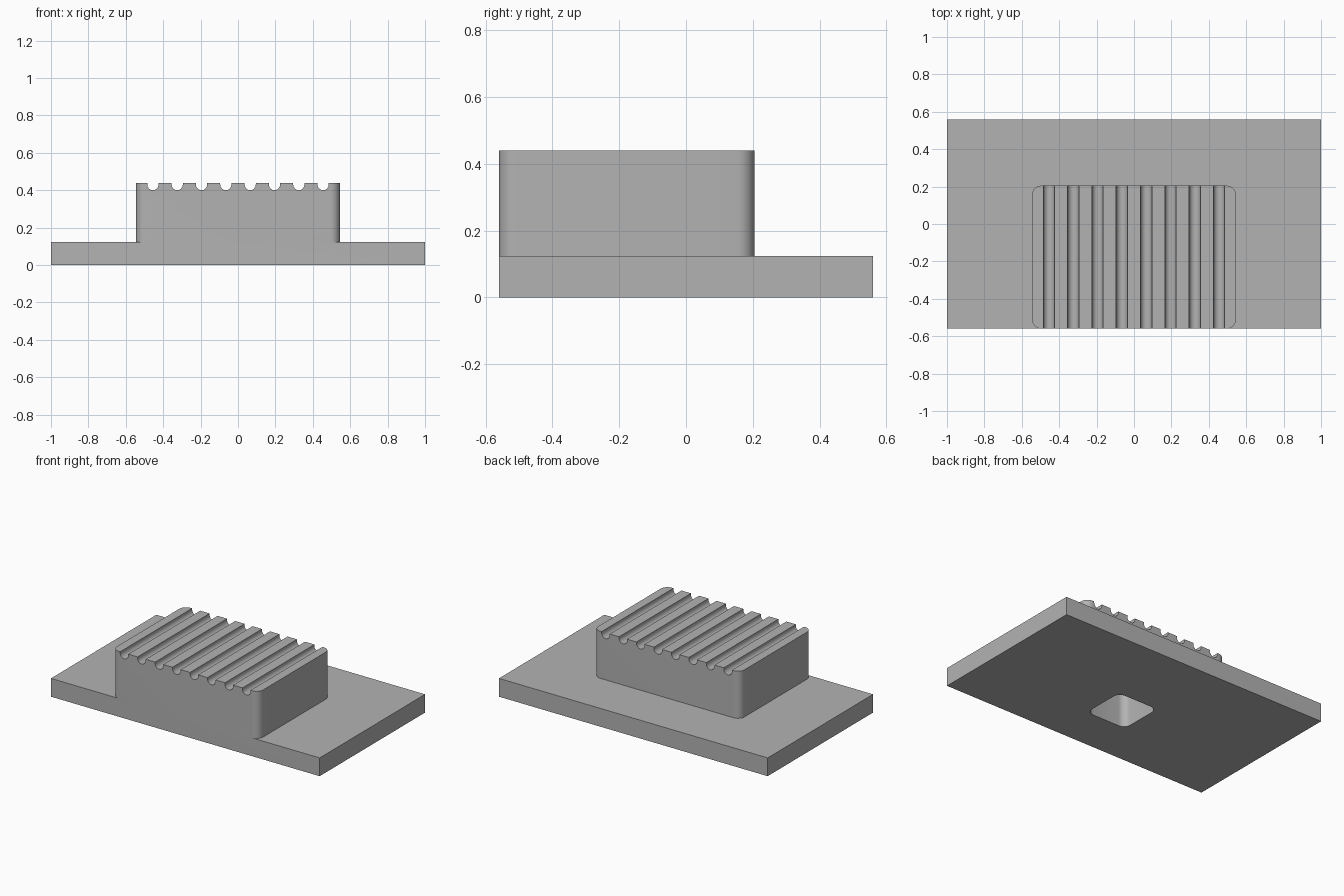
import bpy, bmesh
from math import radians, sin, cos, pi

cube = bpy.data.objects.get("Cube")
if cube:
    bpy.data.objects.remove(cube, do_unlink=True)

WIDTH, DEPTH = 2.0, 1.12
PLATE_TOP, BLOCK_TOP = 0.123, 0.44
FRONT = -DEPTH / 2
BLOCK_BACK = 0.205

grey = bpy.data.materials.new("plain_grey")
grey.use_nodes = True
colour = (0.45, 0.45, 0.45, 1)
grey.diffuse_color = colour
grey.node_tree.nodes["Principled BSDF"].inputs["Base Color"].default_value = colour


def prism(name, outline, direction):
    """Extrude a closed outline of 3D points along a direction."""
    bm = bmesh.new()
    face = bm.faces.new([bm.verts.new(p) for p in outline])
    grown = bmesh.ops.extrude_face_region(bm, geom=[face])
    verts = [g for g in grown["geom"] if isinstance(g, bmesh.types.BMVert)]
    bmesh.ops.translate(bm, verts=verts, vec=direction)
    bmesh.ops.recalc_face_normals(bm, faces=bm.faces)
    mesh = bpy.data.meshes.new(name)
    bm.to_mesh(mesh)
    bm.free()
    mesh.materials.append(grey)
    obj = bpy.data.objects.new(name, mesh)
    bpy.context.collection.objects.link(obj)
    return obj


def rounded_box(name, x, y0, y1, z0, z1, radius, steps=8):
    """Upright box of half width x, with rounded vertical corners."""
    corners = [(x, y1), (-x, y1), (-x, y0), (x, y0)]
    outline = []
    for i, (cx, cy) in enumerate(corners):
        cx -= radius if cx > 0 else -radius
        cy -= radius if cy == y1 else -radius
        for s in range(steps + 1):
            a = (i + s / steps) * pi / 2
            outline.append((cx + radius * cos(a), cy + radius * sin(a), z0))
    return prism(name, outline, (0, 0, z1 - z0))


def boolean(target, tool, operation):
    """Combine the tool into the target and remove the tool."""
    mod = target.modifiers.new(operation.lower(), "BOOLEAN")
    mod.object, mod.operation, mod.solver = tool, operation, "EXACT"
    tool.hide_render = True
    bpy.context.view_layer.objects.active = target
    bpy.ops.object.modifier_apply(modifier=mod.name)
    bpy.data.objects.remove(tool, do_unlink=True)


# Base plate
w = WIDTH / 2
body = prism("ribbed_base", [(-w, FRONT, 0), (w, FRONT, 0), (w, -FRONT, 0), (-w, -FRONT, 0)],
             (0, 0, PLATE_TOP))

# Raised block, flush with the front edge
block = rounded_box("block", 0.545, FRONT, BLOCK_BACK, PLATE_TOP / 2, BLOCK_TOP, 0.05)
boolean(body, block, "UNION")

# Round-bottomed grip grooves
R, STEPS = 0.03, 8
for i in range(8):
    x = (i - 3.5) * 0.13
    y = FRONT - 0.1
    arc = [(x + R * cos(pi + pi * s / STEPS), y, BLOCK_TOP - 0.01 + R * sin(pi + pi * s / STEPS))
           for s in range(STEPS + 1)]
    outline = arc + [(x + R, y, BLOCK_TOP + 0.1), (x - R, y, BLOCK_TOP + 0.1)]
    boolean(body, prism("groove", outline, (0, 1, 0)), "DIFFERENCE")

# Square pocket in the underside
boolean(body, rounded_box("pocket", 0.15, -0.263, 0.037, -0.1, 0.32, 0.05), "DIFFERENCE")

# Merge flat areas and smooth the rounded ones
bm = bmesh.new()
bm.from_mesh(body.data)
bmesh.ops.remove_doubles(bm, verts=bm.verts, dist=0.0001)
bmesh.ops.dissolve_limit(bm, angle_limit=radians(1), verts=bm.verts, edges=bm.edges)
bm.to_mesh(body.data)
bm.free()
bpy.ops.object.select_all(action="DESELECT")
body.select_set(True)
bpy.context.view_layer.objects.active = body
bpy.ops.object.shade_smooth_by_angle(angle=radians(30))
